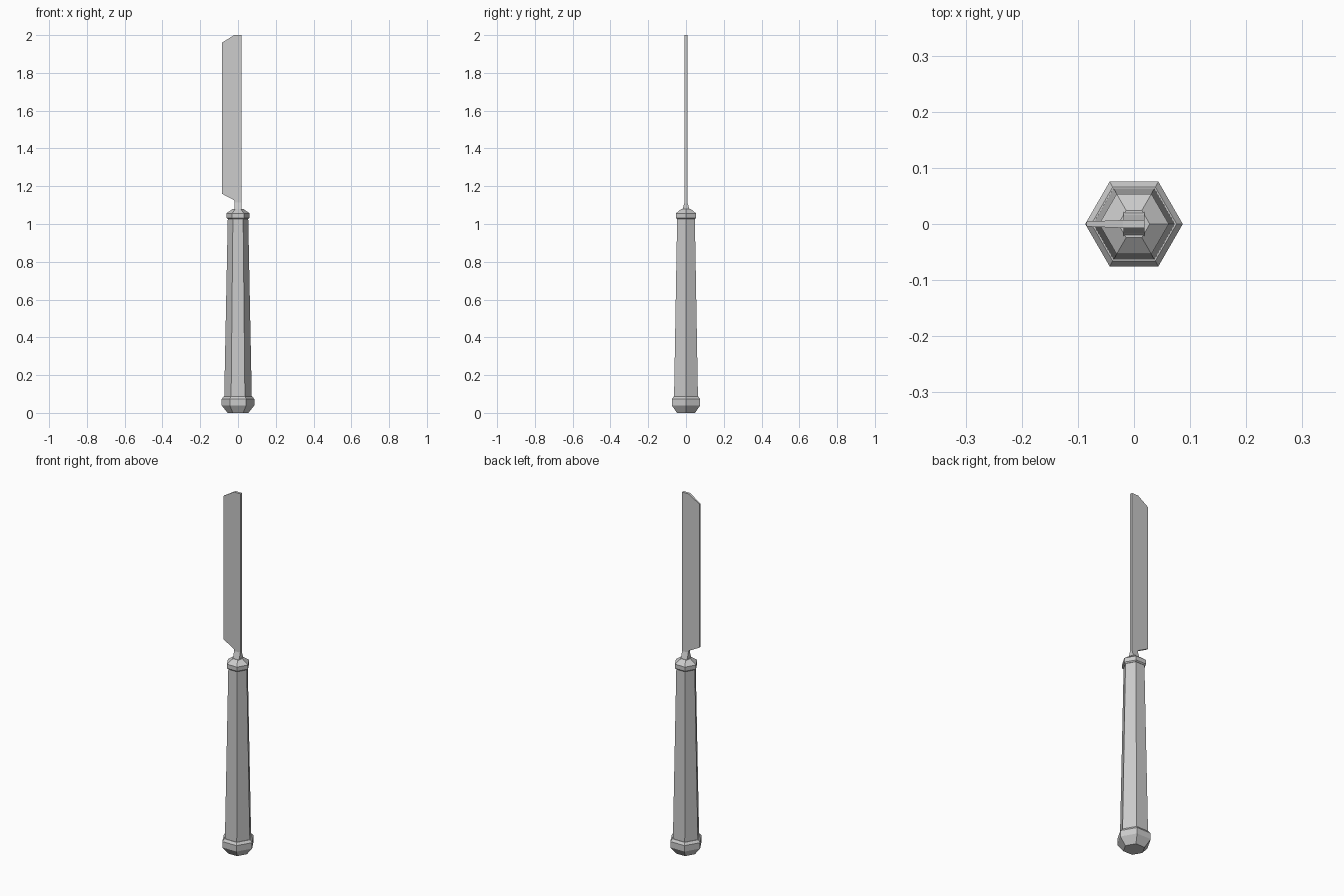
import bpy, bmesh, math

if "Cube" in bpy.data.objects:
    bpy.data.objects.remove(bpy.data.objects["Cube"])


def finish(name, bm):
    bmesh.ops.recalc_face_normals(bm, faces=bm.faces)
    mesh = bpy.data.meshes.new(name)
    bm.to_mesh(mesh)
    bm.free()
    ob = bpy.data.objects.new(name, mesh)
    bpy.context.collection.objects.link(ob)
    return ob


def loft(name, rings):
    """Skin a stack of equal-length vertex rings and cap both ends."""
    bm = bmesh.new()
    loops = [[bm.verts.new(p) for p in ring] for ring in rings]
    n = len(loops[0])
    for a, b in zip(loops, loops[1:]):
        for i in range(n):
            j = (i + 1) % n
            bm.faces.new((a[i], a[j], b[j], b[i]))
    bm.faces.new(loops[0][::-1])
    bm.faces.new(loops[-1])
    return finish(name, bm)


def hexagon(r, z):
    return [(r * math.cos(k * math.pi / 3), r * math.sin(k * math.pi / 3), z) for k in range(6)]


def rect(x, y, z):
    return [(-x, -y, z), (x, -y, z), (x, y, z), (-x, y, z)]


# Six-sided handle parts
loft("pommel", [hexagon(r, z) for r, z in
                [(0.055, 0), (0.087, 0.04), (0.087, 0.073), (0.076, 0.086)]])
loft("grip", [hexagon(0.073, 0.08), hexagon(0.054, 1.035)])
loft("collar", [hexagon(r, z) for r, z in
                [(0.056, 1.027), (0.062, 1.033), (0.062, 1.056), (0.028, 1.08)]])

# Flared neck between collar and blade
loft("neck", [rect(0.019, y, z) for y, z in
              [(0.024, 1.075), (0.017, 1.083), (0.007, 1.115)]])

# Blade: side outline, slightly thinner at the cutting edge
outline = [(0.019, 1.09), (0.019, 2.0), (0.0, 2.0), (-0.02, 2.0), (-0.085, 1.96),
           (-0.085, 1.16), (-0.019, 1.125), (-0.019, 1.09)]
loft("blade", [[(x, s * (0.0045 if x < -0.05 else 0.007), z) for x, z in outline]
               for s in (-1, 1)])
